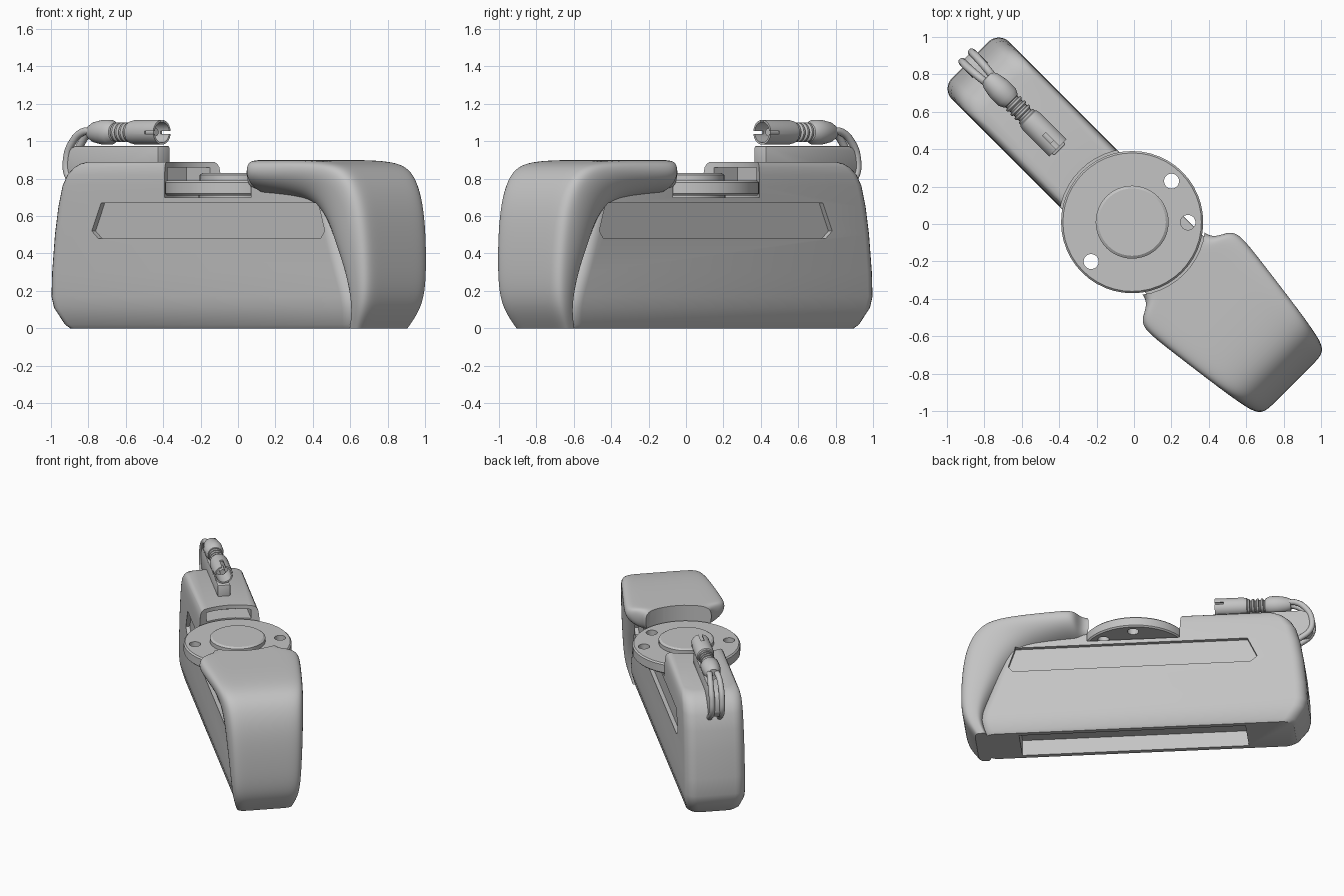
import bpy, bmesh, math
from mathutils import Matrix, Vector

cube = bpy.data.objects.get("Cube")
if cube:
    bpy.data.objects.remove(cube, do_unlink=True)

# Parts are laid out along x, then turned to the diagonal
TURN = Matrix.Rotation(math.radians(-45), 4, 'Z')

grey = bpy.data.materials.new("plain_grey")
grey.use_nodes = True
grey.diffuse_color = (0.55, 0.55, 0.55, 1)
grey.node_tree.nodes["Principled BSDF"].inputs["Base Color"].default_value = grey.diffuse_color


def make(name, bm):
    bmesh.ops.recalc_face_normals(bm, faces=bm.faces)
    bm.transform(TURN)
    mesh = bpy.data.meshes.new(name)
    bm.to_mesh(mesh)
    bm.free()
    mesh.materials.append(grey)
    ob = bpy.data.objects.new(name, mesh)
    bpy.context.scene.collection.objects.link(ob)
    return ob


def loft(name, rings, crease_ends=False):
    bm = bmesh.new()
    loops = [[bm.verts.new(p) for p in ring] for ring in rings]
    for a, b in zip(loops, loops[1:]):
        for i in range(len(a)):
            j = (i + 1) % len(a)
            bm.faces.new((a[i], a[j], b[j], b[i]))
    caps = [bm.faces.new(loops[0]), bm.faces.new(loops[-1])]
    if crease_ends:
        layer = bm.edges.layers.float.new("crease_edge")
        for cap in caps:
            for e in cap.edges:
                e[layer] = 1
    return make(name, bm)


def prism(name, profile, y0, y1):
    return loft(name, [[(x, y, z) for x, z in profile] for y in (y0, y1)])


def box(name, x0, x1, y0, y1, z0, z1):
    return prism(name, [(x0, z0), (x1, z0), (x1, z1), (x0, z1)], y0, y1)


def lathe(name, profile, loc, along_x=False):
    bm = bmesh.new()
    vs = [bm.verts.new((r, 0, z)) for r, z in profile]
    es = [bm.edges.new(pair) for pair in zip(vs, vs[1:])]
    bmesh.ops.spin(bm, geom=vs + es, cent=(0, 0, 0), axis=(0, 0, 1),
                   angle=math.tau, steps=48)
    bmesh.ops.remove_doubles(bm, verts=bm.verts, dist=0.0005)
    if along_x:
        bm.transform(Matrix.Rotation(math.pi / 2, 4, 'Y'))
    bm.transform(Matrix.Translation(loc))
    return make(name, bm)


def cylinder(name, r, x, y, z0, z1):
    return lathe(name, [(0, z0), (r, z0), (r, z1), (0, z1)], (x, y, 0))


def finish(ob, cutters=(), angle=35):
    for c in cutters:
        c.hide_render = True
        mod = ob.modifiers.new(c.name, 'BOOLEAN')
        mod.operation, mod.solver, mod.object = 'DIFFERENCE', 'EXACT', c
    bpy.ops.object.select_all(action='DESELECT')
    ob.select_set(True)
    bpy.context.view_layer.objects.active = ob
    for mod in list(ob.modifiers):
        bpy.ops.object.modifier_apply(modifier=mod.name)
    bpy.ops.object.shade_smooth_by_angle(angle=math.radians(angle))


def rounded_ring(z, x0, x1, w, r=0.08, n=6):
    ring = []
    for k, (cx, cy) in enumerate([(x1 - r, w - r), (x0 + r, w - r),
                                  (x0 + r, r - w), (x1 - r, r - w)]):
        for i in range(n + 1):
            a = math.pi / 2 * (k + i / n)
            ring.append((cx + r * math.cos(a), cy + r * math.sin(a), z))
    return ring


# Long narrow body, stacked from rounded outlines
body = loft("body", [rounded_ring(*level) for level in [
    (0, -1.14, 1.05, 0.175), (0.02, -1.165, 1.06, 0.19), (0.11, -1.225, 1.08, 0.213),
    (0.17, -1.24, 1.07, 0.217), (0.3, -1.235, 1.02, 0.217), (0.5, -1.215, 0.95, 0.216),
    (0.65, -1.19, 0.9, 0.215), (0.76, -1.16, 0.85, 0.214), (0.82, -1.125, 0.8, 0.212),
    (0.86, -1.08, 0.8, 0.206), (0.88, -1.04, 0.8, 0.196), (0.89, -1.0, 0.8, 0.18)]])

# Flared hood: outer line, half width, lip line and root line at each station
stations = [
    ((0.26, 0.90), 0.23, (0.26, 0.80), (0.26, 0.71)),
    ((0.35, 0.90), 0.24, (0.35, 0.80), (0.35, 0.71)),
    ((0.385, 0.90), 0.33, (0.385, 0.79), (0.385, 0.70)),
    ((0.43, 0.90), 0.36, (0.43, 0.79), (0.43, 0.70)),
    ((0.53, 0.90), 0.355, (0.53, 0.79), (0.53, 0.69)),
    ((0.88, 0.90), 0.315, (0.78, 0.79), (0.70, 0.66)),
    ((1.05, 0.87), 0.295, (0.90, 0.75), (0.80, 0.60)),
    ((1.14, 0.76), 0.28, (0.97, 0.65), (0.87, 0.50)),
    ((1.19, 0.60), 0.27, (1.02, 0.50), (0.93, 0.38)),
    ((1.21, 0.35), 0.255, (1.08, 0.33), (1.00, 0.25)),
    ((1.205, 0.13), 0.24, (1.11, 0.12), (1.05, 0.10)),
    ((1.11, 0.0), 0.195, (1.06, 0.0), (1.01, 0.0))]
rings = []
for outer, w, lip, root in stations:
    corner = Vector(outer).lerp(Vector(lip), 0.25)
    half = [(root, 0.205), (lip, w), (corner, w), (outer, w - 0.04), (outer, w * 0.5)]
    ring = [(p[0], -y, p[1]) for p, y in half]
    ring += [(p[0], y, p[1]) for p, y in reversed(half)]
    rings.append(ring)
hood = loft("hood", rings, crease_ends=True)
sub = hood.modifiers.new("soften", 'SUBSURF')
sub.levels = sub.render_levels = 3

# Cutters: disc seat, side panels, underside slot and pocket behind the disc
CX = -0.014
seat = cylinder("seat_cutter", 0.392, CX, 0, 0.70, 1.2)
panel = [(-0.82, 0.67), (0.82, 0.67), (0.87, 0.52), (0.84, 0.48), (-0.84, 0.48), (-0.89, 0.52)]
panels = [prism("panel_cutter", panel, s * 0.187, s * 0.4) for s in (-1, 1)]
slot = box("slot_cutter", -0.8, 0.8, -0.14, 0.14, -0.1, 0.12)
pocket = box("pocket_cutter", -0.55, -0.2, -0.16, 0.16, 0.79, 0.86)
finish(body, [seat, *panels, slot, pocket])
finish(hood, [seat, *panels])

# Mounting disc with raised centre and three holes
disc = lathe("mounting_disc", [
    (0, 0.69), (0.2, 0.69), (0.2, 0.71), (0.37, 0.71), (0.38, 0.72), (0.38, 0.78),
    (0.37, 0.79), (0.195, 0.79), (0.195, 0.82), (0.18, 0.83), (0, 0.83)], (CX, 0, 0))
holes = [cylinder("hole_cutter", 0.04, x, y, 0.6, 1)
         for x, y in [(-0.02, 0.304), (-0.02, -0.304), (0.198, 0.21)]]
finish(disc, holes, 30)

# Cable holder plate on the rear top
holder = prism("cable_holder", [
    (-0.56, 0.85), (-0.56, 0.975), (-1.19, 0.975), (-1.24, 0.955), (-1.265, 0.91),
    (-1.265, 0.82), (-1.24, 0.78), (-1.1, 0.75)], -0.045, 0.045)
bev = holder.modifiers.new("bevel", 'BEVEL')
bev.width, bev.segments = 0.008, 2
finish(holder)

# Cable connector: plug, ribbed neck and hollow socket
profile = [(0, -1.11), (0.04, -1.11), (0.055, -1.08), (0.066, -1.02), (0.066, -0.96), (0.05, -0.93)]
for i in range(4):
    x = -0.93 + i * 0.032
    profile += [(0.042, x + 0.004), (0.042, x + 0.012), (0.053, x + 0.016), (0.053, x + 0.028)]
profile += [(0.06, -0.80), (0.066, -0.77), (0.066, -0.575), (0.055, -0.575), (0.055, -0.70), (0, -0.70)]
connector = lathe("connector", profile, (0, 0, 1.048), along_x=True)
notches = [box("notch_cutter", -0.68, -0.5, -0.012, 0.012, 1.048, 1.2),
           box("notch_cutter", -0.64, -0.5, -0.1, 0.1, 1.04, 1.056)]
finish(connector, notches, 30)
pin = lathe("connector_pin", [(0, -0.72), (0.02, -0.72), (0.02, -0.62), (0, -0.62)],
            (0, 0, 1.048), along_x=True)
finish(pin)

# Twin cables looping over the rear edge
for side, s in (("left", 1), ("right", -1)):
    curve = bpy.data.curves.new(side + "_cable", 'CURVE')
    curve.dimensions, curve.bevel_depth, curve.bevel_resolution = '3D', 0.021, 3
    curve.use_fill_caps = True
    path = [(-1.06, 0.02, 1.05), (-1.14, 0.03, 1.05), (-1.22, 0.036, 0.99),
            (-1.258, 0.036, 0.91), (-1.25, 0.036, 0.82), (-1.16, 0.036, 0.74)]
    spline = curve.splines.new('BEZIER')
    spline.bezier_points.add(len(path) - 1)
    for bp, (x, y, z) in zip(spline.bezier_points, path):
        bp.co = TURN @ Vector((x, y * s, z))
        bp.handle_left_type = bp.handle_right_type = 'AUTO'
    curve.materials.append(grey)
    bpy.context.scene.collection.objects.link(bpy.data.objects.new(side + "_cable", curve))

# Remove the used cutters
for c in [seat, slot, pocket, *panels, *holes, *notches]:
    bpy.data.objects.remove(c, do_unlink=True)
